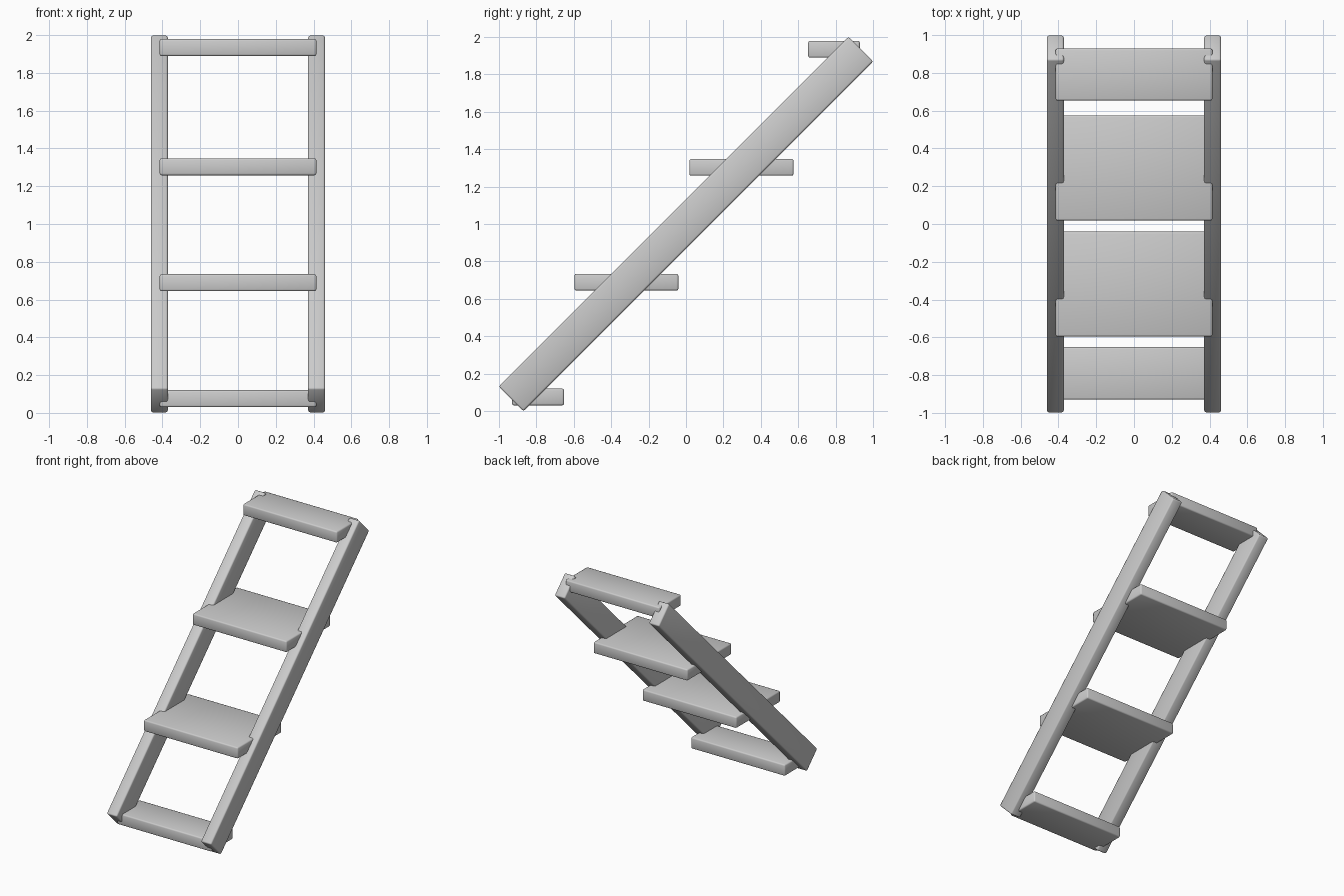
import bpy
from math import radians, sqrt

if "Cube" in bpy.data.objects:
    bpy.data.objects.remove(bpy.data.objects["Cube"])


def rounded_box(name, center, size, tilt=0.0, bevel=0.01):
    """Box with softly bevelled edges and smooth shading."""
    bpy.ops.mesh.primitive_cube_add(size=1, location=center)
    ob = bpy.context.object
    ob.name = name
    ob.scale = size
    bpy.ops.object.transform_apply(location=False, rotation=False, scale=True)
    ob.rotation_euler.x = tilt
    mod = ob.modifiers.new("soft_edges", 'BEVEL')
    mod.width = bevel
    mod.segments = 2
    mod.limit_method = 'NONE'
    for p in ob.data.polygons:
        p.use_smooth = True
    return ob


# Two side rails leaning back at 45 degrees
for side, label in ((-1, "left"), (1, "right")):
    rounded_box(f"{label}_rail", (side * 0.416, 0, 1.0),
                (0.09, 1.871 * sqrt(2), 0.131 * sqrt(2)), radians(45))

# Horizontal treads: half depth at both ends, full depth in the middle
treads = [("bottom_tread", -0.93, -0.652, 0.075),
          ("lower_tread", -0.596, -0.041, 0.689),
          ("upper_tread", 0.018, 0.575, 1.303),
          ("top_tread", 0.653, 0.929, 1.934)]
for name, y0, y1, z in treads:
    rounded_box(name, (0, (y0 + y1) / 2, z), (0.83, y1 - y0, 0.09))
